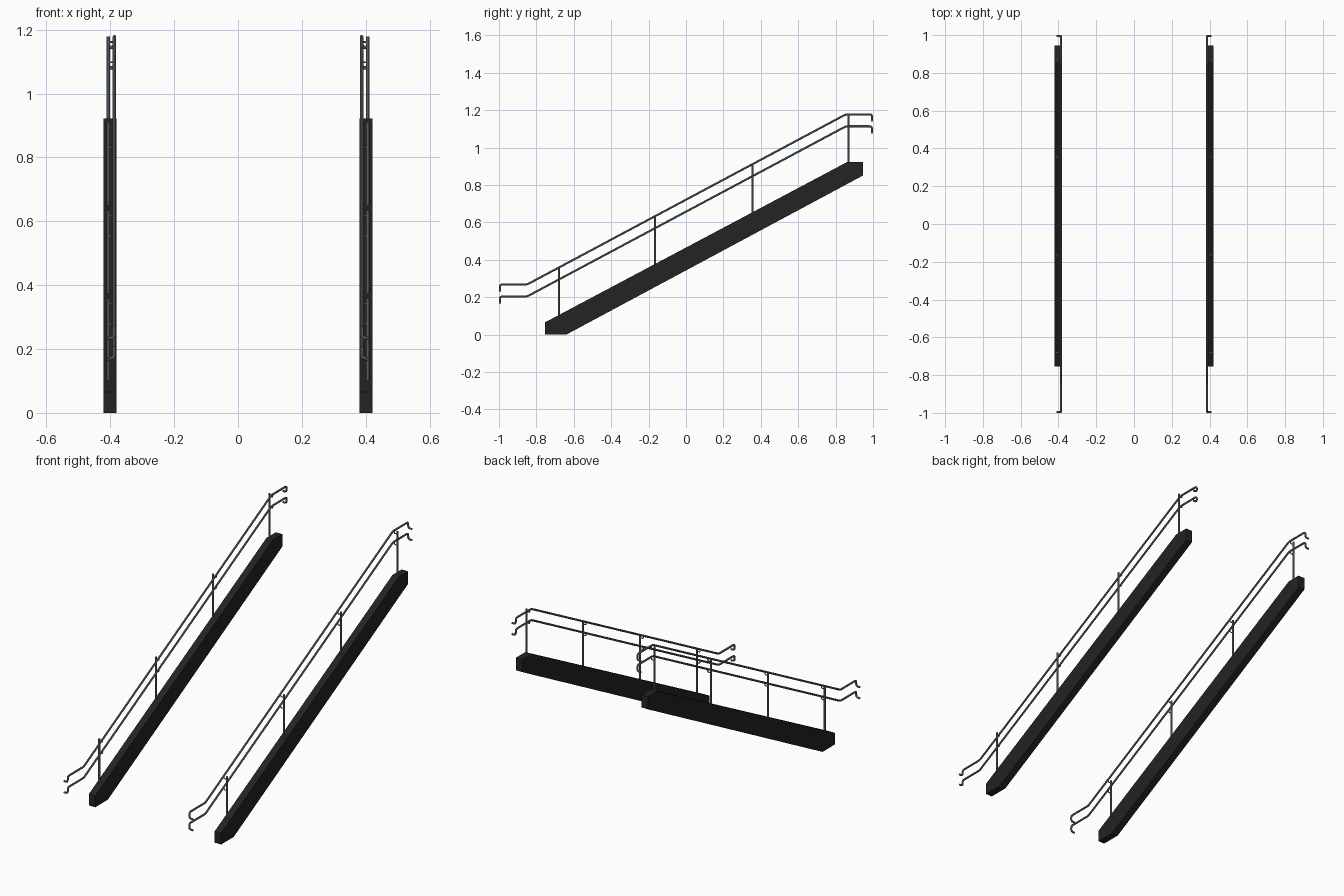
import bpy, bmesh
from mathutils import Vector

if "Cube" in bpy.data.objects:
    bpy.data.objects.remove(bpy.data.objects["Cube"])


def material(name, c):
    m = bpy.data.materials.new(name)
    m.diffuse_color = (*c, 1)
    m.use_nodes = True
    m.node_tree.nodes["Principled BSDF"].inputs["Base Color"].default_value = m.diffuse_color
    return m


BLACK = material("black_paint", (0.017, 0.017, 0.017))
STEEL = material("grey_steel", (0.19, 0.195, 0.2))


def fillet(points, r, steps=4):
    """Round the inner corners of a polyline."""
    pts = [Vector(p) for p in points]
    out = [pts[0]]
    for a, b, c in zip(pts, pts[1:], pts[2:]):
        p = b + (a - b).normalized() * r
        q = b + (c - b).normalized() * r
        for i in range(steps + 1):
            t = i / steps
            out.append(p * (1 - t) ** 2 + b * 2 * t * (1 - t) + q * t * t)
    return out + [pts[-1]]


def tube(name, points, r):
    cu = bpy.data.curves.new(name, 'CURVE')
    cu.dimensions = '3D'
    cu.bevel_depth = r
    cu.bevel_resolution = 2
    cu.use_fill_caps = True
    sp = cu.splines.new('POLY')
    sp.points.add(len(points) - 1)
    for sp_pt, p in zip(sp.points, points):
        sp_pt.co = (*p, 1)
    cu.materials.append(STEEL)
    ob = bpy.data.objects.new(name, cu)
    bpy.context.collection.objects.link(ob)
    bpy.ops.object.select_all(action='DESELECT')
    ob.select_set(True)
    bpy.context.view_layer.objects.active = ob
    bpy.ops.object.convert(target='MESH')
    bpy.ops.object.shade_smooth_by_angle()
    return ob


def stringer(name, side):
    profile = [(-0.755, 0), (-0.64, 0), (0.945, 0.85),
               (0.945, 0.922), (0.86, 0.922), (-0.755, 0.065)]
    bm = bmesh.new()
    face = bm.faces.new([bm.verts.new((side * 0.38, y, z)) for y, z in profile])
    ext = bmesh.ops.extrude_face_region(bm, geom=[face])
    moved = [v for v in ext['geom'] if isinstance(v, bmesh.types.BMVert)]
    bmesh.ops.translate(bm, verts=moved, vec=(side * 0.041, 0, 0))
    bmesh.ops.recalc_face_normals(bm, faces=bm.faces)
    me = bpy.data.meshes.new(name)
    bm.to_mesh(me)
    bm.free()
    me.materials.append(BLACK)
    bpy.context.collection.objects.link(bpy.data.objects.new(name, me))


def rail_z(y):
    return 0.268 + (min(max(y, -0.85), 0.855) + 0.85) * 0.91 / 1.705


R = 0.0055
RAIL_X, POST_X = 0.387, 0.407
for side, label in ((-1, "left"), (1, "right")):
    stringer(f"{label}_stringer", side)
    xr, xp = side * RAIL_X, side * POST_X

    # two handrails with ends turned down and outward
    for drop, level in ((0, "upper"), (0.064, "lower")):
        lo, hi, e = rail_z(-1) - drop, rail_z(1) - drop, 1 - R
        path = [(xp + side * 0.003, -e, lo - 0.034), (xr, -e, lo - 0.034),
                (xr, -e, lo), (xr, -0.85, lo), (xr, 0.855, hi),
                (xr, e, hi), (xr, e, hi - 0.034), (xp + side * 0.003, e, hi - 0.034)]
        tube(f"{label}_{level}_handrail", fillet(path, 0.014), R)

    # posts with small elbow brackets under each rail
    for i, y in enumerate((-0.68, -0.165, 0.355, 0.868)):
        top = rail_z(y)
        base = min(0.065 + (y + 0.755) * 0.857 / 1.615, 0.922) - 0.01
        tube(f"{label}_post_{i + 1}", [(xp, y, base), (xp, y, top)], R)
        for drop, level in ((0, "upper"), (0.064, "lower")):
            z = top - drop
            tube(f"{label}_{level}_bracket_{i + 1}",
                 fillet([(xp, y, z - 0.016), (xr, y, z - 0.016), (xr, y, z)], 0.006), 0.003)
